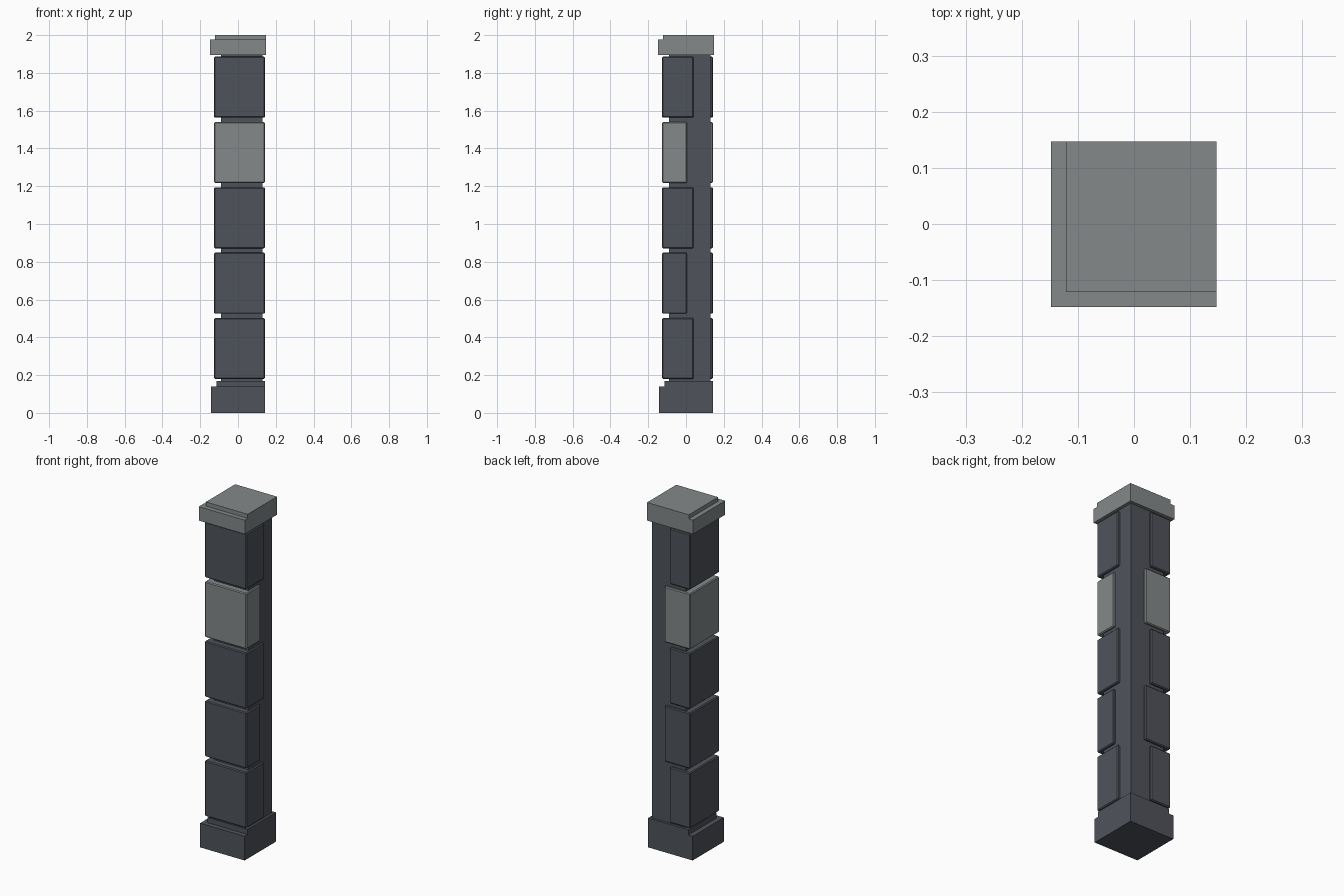
import bpy
import bmesh

cube = bpy.data.objects.get("Cube")
if cube:
    bpy.data.objects.remove(cube, do_unlink=True)


def material(name, rgb):
    mat = bpy.data.materials.new(name)
    mat.use_nodes = True
    mat.diffuse_color = (*rgb, 1)
    mat.node_tree.nodes["Principled BSDF"].inputs["Base Color"].default_value = (*rgb, 1)
    return mat


dark = material("dark slate", (0.078, 0.086, 0.104))
light = material("pale grey stone", (0.23, 0.25, 0.255))


def prism(name, outline, low, high, mat, bevel=0.0):
    """Extrude an xy outline from height low to height high."""
    bm = bmesh.new()
    base = bm.faces.new([bm.verts.new((x, y, low)) for x, y in outline])
    top = bmesh.ops.extrude_face_region(bm, geom=[base])["geom"]
    verts = [v for v in top if isinstance(v, bmesh.types.BMVert)]
    bmesh.ops.translate(bm, verts=verts, vec=(0, 0, high - low))
    bmesh.ops.recalc_face_normals(bm, faces=bm.faces)
    mesh = bpy.data.meshes.new(name)
    bm.to_mesh(mesh)
    bm.free()
    mesh.materials.append(mat)
    obj = bpy.data.objects.new(name, mesh)
    bpy.context.collection.objects.link(obj)
    if bevel:
        mod = obj.modifiers.new("worn edges", "BEVEL")
        mod.width = bevel
        mod.segments = 1
    return obj


def square(a, b):
    return [(a, a), (b, a), (b, b), (a, b)]


# Base plinth and its lip, flush on the two inner sides
prism("base_plinth", square(-0.143, 0.143), 0, 0.14, dark)
prism("base_lip", square(-0.115, 0.143), 0.14, 0.17, dark)

# Core showing between the blocks and at the inner corner
prism("core", square(-0.09, 0.129), 0.16, 1.9, dark)

# L-shaped corner blocks with alternating return lengths
OUT, END = -0.126, 0.142
for row in range(5):
    side, back = (0.04, 0.005) if row % 2 == 0 else (0.005, 0.04)
    outline = [(OUT, OUT), (END, OUT), (END, side),
               (back, side), (back, END), (OUT, END)]
    low = 0.179 + row * 0.346
    prism(f"corner_block_{row + 1}", outline, low, low + 0.323,
          light if row == 3 else dark, bevel=0.005)

# Stepped cap
prism("cap_slab", square(-0.148, 0.147), 1.895, 1.976, light)
prism("cap_top", square(-0.121, 0.147), 1.976, 2.0, light)
